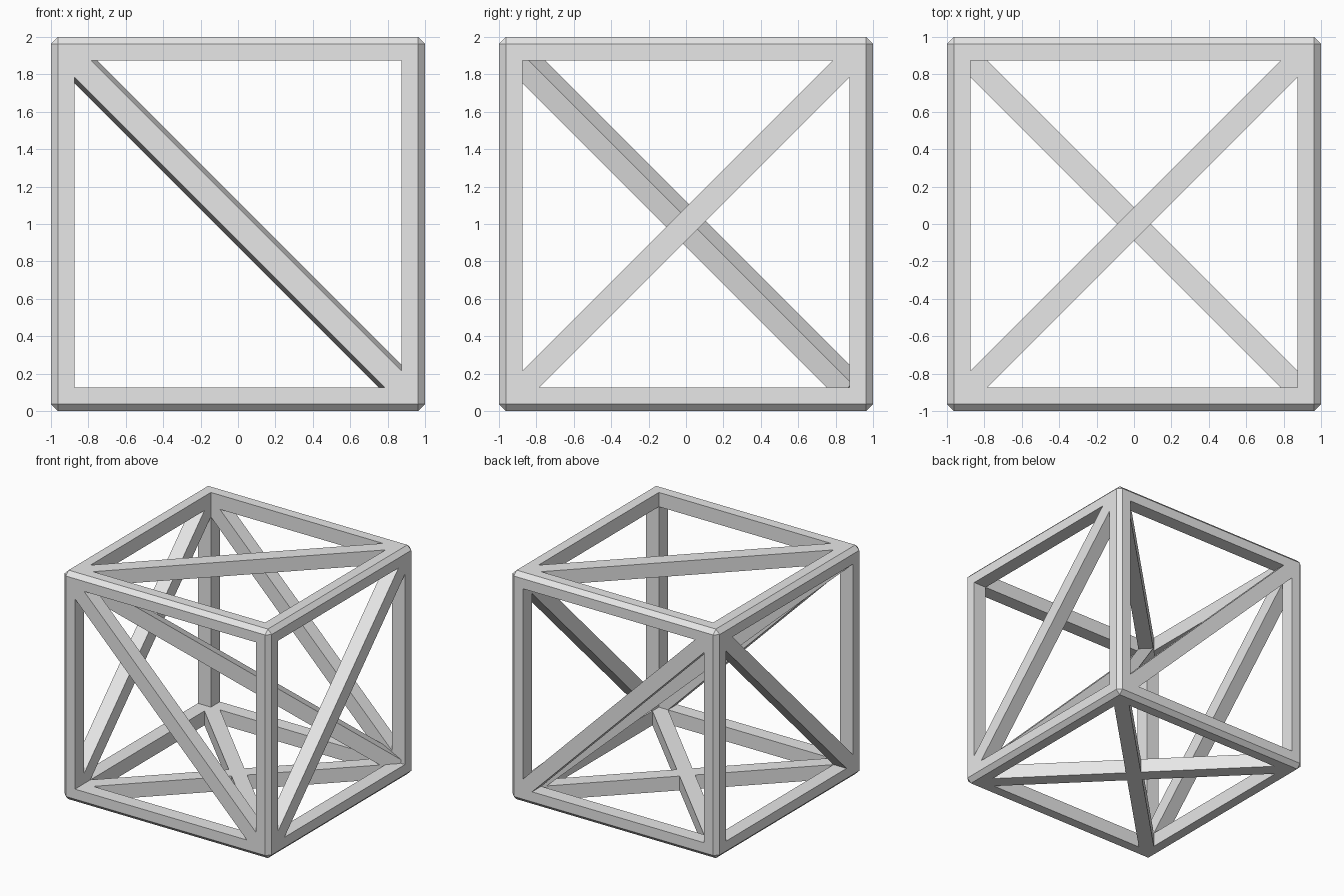
import bpy
import bmesh
from mathutils import Matrix, Vector

BEAM = 0.125                 # thickness of every beam
CHAMFER = 0.0375             # outer edge chamfer
INNER = 1 - BEAM             # half width of each opening
NOTCH = BEAM / 2 * 2 ** 0.5  # beam half width measured along a frame side
CENTRE = Vector((0, 0, 1))

old = bpy.data.objects.get("Cube")
if old:
    bpy.data.objects.remove(old, do_unlink=True)

grey = bpy.data.materials.new("light_grey")
grey.use_nodes = True
colour = (0.8, 0.8, 0.8, 1)
grey.diffuse_color = colour
grey.node_tree.nodes["Principled BSDF"].inputs["Base Color"].default_value = colour


def finish(name, bm):
    """Turn a bmesh into a flat shaded grey object."""
    bmesh.ops.recalc_face_normals(bm, faces=bm.faces[:])
    mesh = bpy.data.meshes.new(name)
    bm.to_mesh(mesh)
    bm.free()
    mesh.materials.append(grey)
    obj = bpy.data.objects.new(name, mesh)
    obj.location = CENTRE
    bpy.context.collection.objects.link(obj)
    return obj


def cube_frame():
    """Chamfered cube with a square opening sunk through every side."""
    bm = bmesh.new()
    bmesh.ops.create_cube(bm, size=2)
    bmesh.ops.bevel(bm, geom=bm.edges[:], offset=CHAMFER, segments=1,
                    affect='EDGES', profile=0.5)
    bm.normal_update()
    sides = [f for f in bm.faces if max(abs(c) for c in f.normal) > 0.99]
    bmesh.ops.inset_individual(bm, faces=sides, thickness=BEAM - CHAMFER,
                               use_even_offset=True)
    # Sink the openings until neighbouring walls meet, then join them
    for face in sides:
        normal = face.normal.copy()
        edges = face.edges[:]
        walls = bmesh.ops.extrude_edge_only(bm, edges=edges)["geom"]
        verts = [g for g in walls if isinstance(g, bmesh.types.BMVert)]
        bmesh.ops.translate(bm, verts=verts, vec=-normal * BEAM)
    bmesh.ops.delete(bm, geom=sides, context='FACES_ONLY')
    bmesh.ops.remove_doubles(bm, verts=bm.verts[:], dist=0.001)
    finish("cube_frame", bm)


def side_brace(name, axis, side, slope=1, crossed=False):
    """Diagonal (or X) beam flush with one side, fitted into its corners."""
    arm = [Vector((INNER, INNER - NOTCH)), Vector((INNER, INNER)),
           Vector((INNER - NOTCH, INNER))]
    turns = 2
    if crossed:
        arm.append(Vector((0, NOTCH)))
        turns = 4
    bm = bmesh.new()
    verts = []
    for turn in range(turns):
        spin = Matrix.Rotation(turn * 6.283185307 / turns, 2)
        for point in arm:
            u, v = spin @ point
            co = [u * slope, v]
            co.insert(axis, side)
            verts.append(bm.verts.new(co))
    face = bm.faces.new(verts)
    back = bmesh.ops.extrude_face_region(bm, geom=[face], use_keep_orig=True)["geom"]
    inward = Vector((0, 0, 0))
    inward[axis] = -side * BEAM
    bmesh.ops.translate(bm, vec=inward,
                        verts=[g for g in back if isinstance(g, bmesh.types.BMVert)])
    finish(name, bm)


def inner_brace():
    """Square beam through the middle, joining two opposite corners."""
    along = Vector((1, 1, -1)).normalized()
    across = Vector((1, -1, 0)).normalized()
    turn = Matrix((across, along.cross(across), along)).transposed().to_4x4()
    length = 2 * 0.9 * 3 ** 0.5
    bm = bmesh.new()
    bmesh.ops.create_cube(bm, size=1,
                          matrix=turn @ Matrix.Diagonal((BEAM, BEAM, length, 1)))
    finish("inner_diagonal_brace", bm)


cube_frame()
side_brace("front_brace", 1, -1, slope=-1)
side_brace("back_brace", 1, 1, slope=-1)
side_brace("left_brace", 0, 1)
side_brace("right_brace", 0, -1)
side_brace("top_brace", 2, 1)
side_brace("bottom_cross_brace", 2, -1, crossed=True)
inner_brace()
